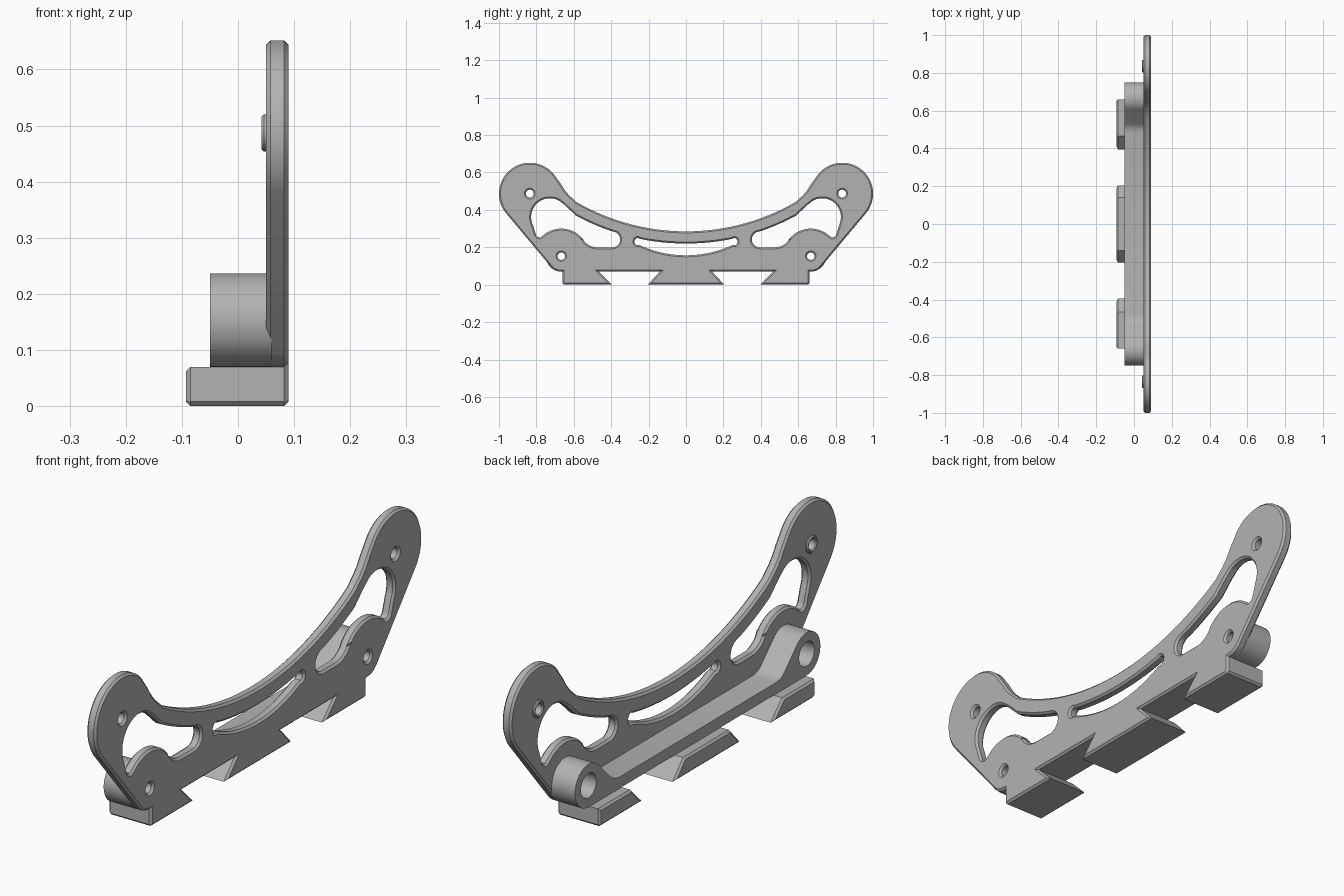
import bpy, bmesh
from math import sin, cos, radians, hypot, ceil
from mathutils import Vector

cube = bpy.data.objects.get("Cube")
if cube:
    bpy.data.objects.remove(cube, do_unlink=True)

grey = bpy.data.materials.new("plain grey")
grey.use_nodes = True
grey.diffuse_color = (0.45, 0.45, 0.45, 1)
grey.node_tree.nodes["Principled BSDF"].inputs["Base Color"].default_value = grey.diffuse_color

EAR, HUB = (0.835, 0.487), (0.667, 0.153)
SWEEP = (0, 1.455)      # centre of the large concave curve
CHAMFER = 0.008


def arc(centre, radius, start, end, step=4):
    n = max(1, ceil(abs(end - start) / step))
    angles = [radians(start + (end - start) * i / n) for i in range(n + 1)]
    return [(centre[0] + radius * cos(a), centre[1] + radius * sin(a)) for a in angles]


def circle(centre, radius):
    return arc(centre, radius, 0, 360, 10)


def flip(points):
    return [(-y, z) for y, z in reversed(points)]


def tidy(points, hole):
    """Drop doubled points and wind the loop so material lies on its left."""
    loop = []
    for p in points:
        if not loop or hypot(p[0] - loop[-1][0], p[1] - loop[-1][1]) > 0.001:
            loop.append(p)
    if hypot(loop[0][0] - loop[-1][0], loop[0][1] - loop[-1][1]) < 0.001:
        loop.pop()
    area = sum(a[0] * b[1] - b[0] * a[1] for a, b in zip(loop, loop[1:] + loop[:1]))
    return loop[::-1] if (area > 0) == hole else loop


def inset(loop, dist):
    """Move each point into the material by a mitred distance."""
    result = []
    for i, p in enumerate(loop):
        p = Vector(p)
        d1 = (p - Vector(loop[i - 1])).normalized()
        d2 = (Vector(loop[(i + 1) % len(loop)]) - p).normalized()
        n1, n2 = Vector((-d1.y, d1.x)), Vector((-d2.y, d2.x))
        result.append(p + (n1 + n2) * dist / max(0.2, 1 + n1.dot(n2)))
    return result


def prism(name, outline, holes, x0, x1, back=0, front=0):
    """Extrude a y-z profile along x with chamfered rims."""
    levels = [(x0, back)] if back else []
    levels += [(x0 + back, 0), (x1 - front, 0)]
    levels += [(x1, front)] if front else []
    bm = bmesh.new()
    rims = ([], [])
    for points, hole in [(outline, False)] + [(h, True) for h in holes]:
        loop = tidy(points, hole)
        rings = [[bm.verts.new((x, p[0], p[1])) for p in inset(loop, d)] for x, d in levels]
        n = len(loop)
        for a, b in zip(rings, rings[1:]):
            for i in range(n):
                j = (i + 1) % n
                bm.faces.new((a[i], a[j], b[j], b[i]))
        for rim, ring in zip(rims, (rings[0], rings[-1])):
            rim += [bm.edges.get((ring[i - 1], ring[i])) for i in range(n)]
    for rim in rims:
        bmesh.ops.triangle_fill(bm, edges=rim, use_beauty=True, normal=(1, 0, 0))
    bmesh.ops.recalc_face_normals(bm, faces=bm.faces)
    mesh = bpy.data.meshes.new(name)
    bm.to_mesh(mesh)
    bm.free()
    mesh.materials.append(grey)
    obj = bpy.data.objects.new(name, mesh)
    bpy.context.collection.objects.link(obj)
    bpy.ops.object.select_all(action='DESELECT')
    obj.select_set(True)
    bpy.context.view_layer.objects.active = obj
    bpy.ops.object.shade_smooth_by_angle(angle=radians(30))
    return obj


# Dovetail feet profiles
side_foot = [(0.66, 0.07), (0.66, 0.008), (0.652, 0), (0.395, 0), (0.465, 0.07)]
half_foot = [(0.14, 0.07), (0.205, 0)]

# Plate outline: concave top, round ears, slanted sides, feet
half = arc(SWEEP, 1.17, -90, -60, 2)
half += [(0.625, 0.478), (0.648, 0.505), (0.67, 0.54)]
half += arc(EAR, 0.165, 148, -40)
half += [(0.722, 0.095), (0.705, 0.08), (0.685, 0.072)] + side_foot + half_foot
outline = half + flip(half)

# Side window wrapping around the hub
window = arc((0.728, 0.362), 0.1, 120, -25)
window += arc((0.782, 0.275), 0.022, -10, -100, 15)
window += arc(HUB, 0.147, 48, 145)
window += arc((0.475, 0.29), 0.09, -35, -90, 6)
window += arc((0.394, 0.242), 0.042, -90, -250, 10)
window += arc(SWEEP, 1.235, -71, -61.5, 2) + [(0.645, 0.423)]

# Crescent slot in the middle
slot_half = arc(SWEEP, 1.235, -90, -78.5, 2)
slot_half += arc((0.256, 0.23), 0.02, 90, -60, 15)
slot_half += arc((0, 0.747), 0.59, -65, -90, 3)
slot = slot_half + flip(slot_half)

holes = [slot]
for shape in (window, circle(EAR, 0.021), circle(HUB, 0.02)):
    holes += [shape, flip(shape)]
prism("bracket_plate", outline, holes, 0.05, 0.09, CHAMFER, CHAMFER)

# Rear bar joining two bored hubs
bar_half = arc(HUB, 0.083, -90, 135)
bar_half += [(0.535, 0.139), (0.52, 0.126), (0.505, 0.118), (0.48, 0.114)]
bore = circle(HUB, 0.047)
prism("rear_bar", bar_half + flip(bar_half), [bore, flip(bore)], -0.05, 0.06)

# Feet running back from the plate
prism("middle_foot", half_foot + flip(half_foot), [], -0.093, 0.07, CHAMFER)
for side, place in (("left", lambda s: s), ("right", flip)):
    prism(side + "_foot", place(side_foot), [], -0.093, 0.07, CHAMFER)
    # Raised collar behind each ear hole
    prism(side + "_collar", place(circle(EAR, 0.033)), [place(circle(EAR, 0.021))],
          0.042, 0.06, 0.004)
